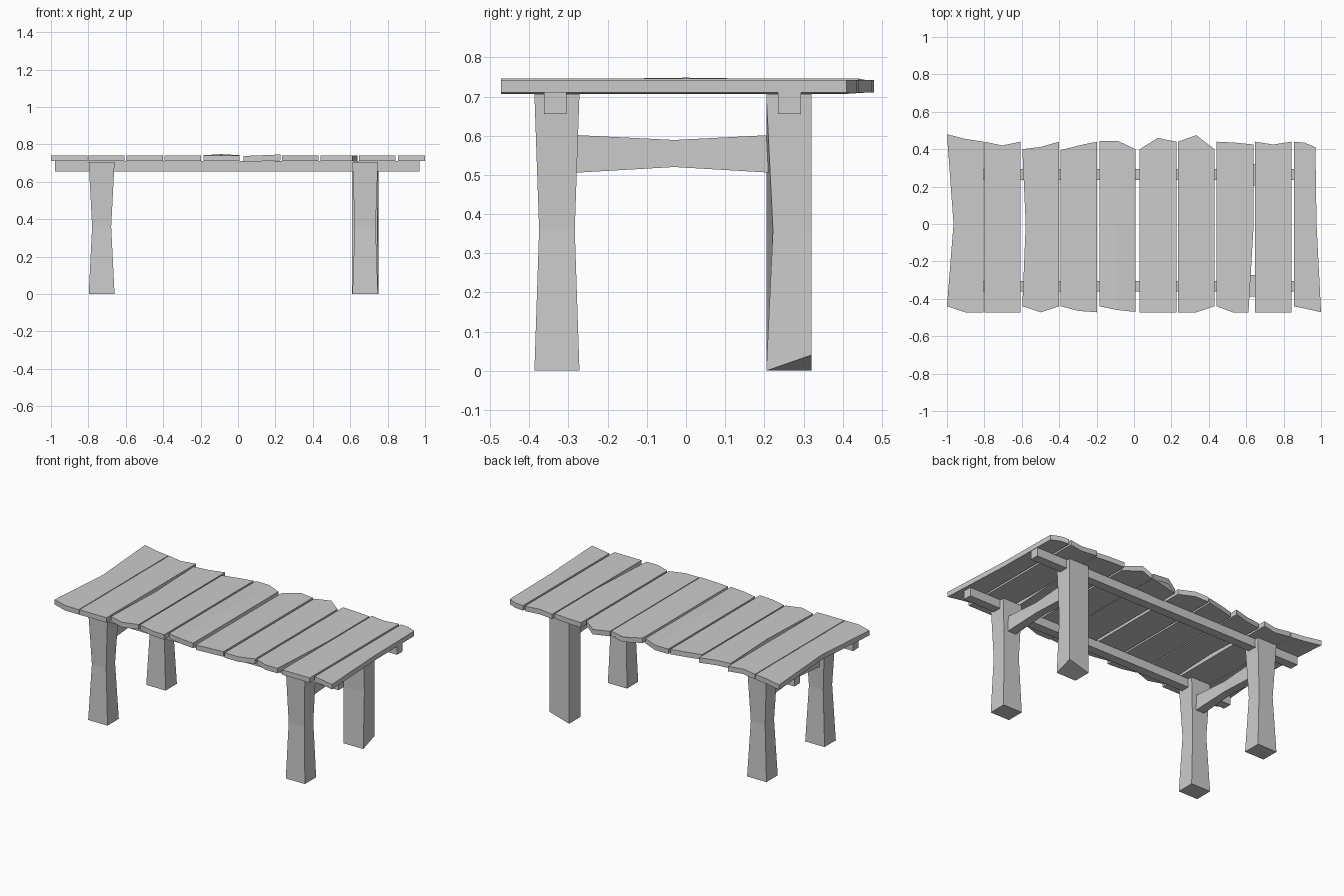
import bpy

if "Cube" in bpy.data.objects:
    bpy.data.objects.remove(bpy.data.objects["Cube"])


def loft(name, rings):
    """Skin a closed mesh through a list of equally long rings, capping both ends."""
    n = len(rings[0])
    verts = [v for r in rings for v in r]
    faces = [tuple(range(n))[::-1], tuple(range(len(verts) - n, len(verts)))]
    for k in range(len(rings) - 1):
        for i in range(n):
            a, b = k * n + i, k * n + (i + 1) % n
            faces.append((a, b, b + n, a + n))
    me = bpy.data.meshes.new(name)
    me.from_pydata(verts, [], faces)
    ob = bpy.data.objects.new(name, me)
    bpy.context.collection.objects.link(ob)
    return ob


def rect(x0, x1, y0, y1, z):
    return [(x0, y0, z), (x1, y0, z), (x1, y1, z), (x0, y1, z)]


def slab(x0, x1, z0, z1, y):
    return [(x0, y, z0), (x0, y, z1), (x1, y, z1), (x1, y, z0)]


# Tabletop planks: left x, right x, three back y, three front y,
# left edge waist, right edge shift at middle and front, z tilt
planks = [
    (-1.0, -.805, (.48, .455, .44), (-.44, -.472, -.472), .035, 0, 0, 0),
    (-.8, -.608, (.44, .42, .44), (-.472, -.472, -.472), 0, 0, 0, 0),
    (-.597, -.4, (.40, .412, .44), (-.44, -.472, -.44), .018, 0, 0, 0),
    (-.392, -.197, (.395, .42, .44), (-.44, -.465, -.472), 0, 0, 0, 0),
    (-.185, .008, (.445, .445, .40), (-.44, -.46, -.47), 0, 0, 0, 0),
    (.03, .226, (.40, .46, .44), (-.472, -.472, -.472), 0, 0, 0, .004),
    (.235, .43, (.44, .475, .40), (-.472, -.472, -.44), 0, 0, 0, 0),
    (.442, .64, (.44, .435, .425), (-.44, -.472, -.472), 0, 0, -.028, 0),
    (.647, .842, (.44, .425, .44), (-.472, -.472, -.472), 0, 0, 0, 0),
    (.855, .97, (.44, .435, .41), (-.44, -.455, -.472), 0, .006, .03, 0),
]
Z0, Z1 = .71, .742
for i, (x0, x1, back, front, waist, mid, fr, tilt) in enumerate(planks):
    rows = []
    for j, (dl, dr) in enumerate(((0, fr), (waist, mid), (0, 0))):
        ring = []
        for z, order in ((Z0, (0, 1, 2)), (Z1, (2, 1, 0))):
            for k in order:
                a, b = x0 + dl, x1 + dr
                y = (front[k], 0, back[k])[j]
                bump = .006 if (i == 4 and j == 1 and k == 1 and z == Z1) else 0
                ring.append((a + (b - a) * k / 2, y, z + tilt * (k - 1) + bump))
        rows.append(ring[::-1])
    loft(f"top_plank_{i + 1}", rows)

# Long rails under the planks
for name, y0, y1 in (("front_rail", -.362, -.305), ("back_rail", .235, .293)):
    loft(name, [rect(-.978, .97, y0, y1, .655), rect(-.978, .97, y0, y1, .711)])


# Waisted legs
def leg(name, x0, x1, y0, y1, px):
    return loft(name, [rect(x0, x1, y0, y1, 0),
                       rect(x0 + px, x1 - px, y0 + .012, y1 - .012, .36),
                       rect(x0, x1, y0, y1, .706)])


leg("front_left_leg", -.798, -.66, -.387, -.272, .018)
leg("back_left_leg", -.798, -.66, .205, .32, .018)
leg("front_right_leg", .612, .748, -.387, -.272, .012)

# Straighter back right leg with one chipped foot corner
foot = rect(.61, .75, .205, .32, 0)
foot[2] = (.75, .32, .04)
middle = rect(.61, .75, .205, .32, .36)
middle[1] = (.746, .222, .36)
loft("back_right_leg", [foot, middle, rect(.61, .75, .205, .32, .706)])

# Waisted stretchers joining each pair of legs
for side, x in (("left", -.729), ("right", .68)):
    loft(f"{side}_stretcher", [slab(x - .03, x + .03, .505, .602, -.29),
                               slab(x - .025, x + .025, .52, .589, -.03),
                               slab(x - .03, x + .03, .505, .602, .225)])

# Consistent outward normals
import bmesh
for ob in bpy.context.collection.objects:
    bm = bmesh.new()
    bm.from_mesh(ob.data)
    bmesh.ops.recalc_face_normals(bm, faces=bm.faces)
    bm.to_mesh(ob.data)
    bm.free()
